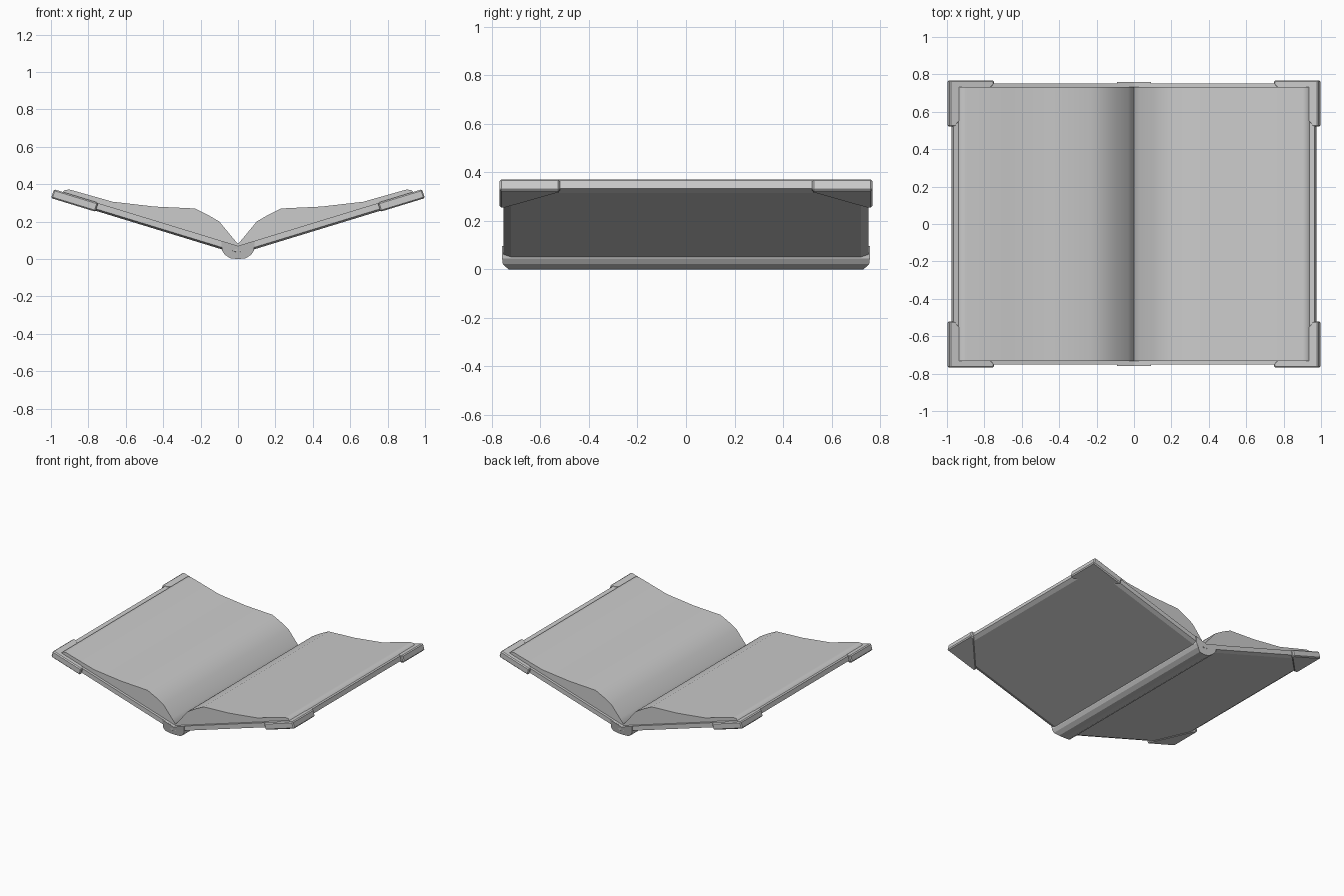
import bpy, bmesh, math
from mathutils import Matrix, Vector

if "Cube" in bpy.data.objects:
    bpy.data.objects.remove(bpy.data.objects["Cube"])

TILT = math.radians(17)
# cover space: u along the cover, y, w normal to it; fold line at z = 0.07
LEAN = Matrix.Translation((0, 0, 0.07)) @ Matrix.Rotation(-TILT, 4, 'Y')


def loft(name, rings, matrix=Matrix(), mirror=(False, False), bevel=0, smooth=0):
    """Join equal-length rings of points into a capped solid."""
    bm = bmesh.new()
    loops = [[bm.verts.new(matrix @ Vector(p)) for p in r] for r in rings]
    n = len(loops[0])
    for a, b in zip(loops, loops[1:]):
        for i in range(n):
            j = (i + 1) % n
            bm.faces.new((a[i], a[j], b[j], b[i]))
    bm.faces.new(loops[0][::-1])
    bm.faces.new(loops[-1])
    bmesh.ops.recalc_face_normals(bm, faces=bm.faces[:])
    me = bpy.data.meshes.new(name)
    bm.to_mesh(me)
    bm.free()
    ob = bpy.data.objects.new(name, me)
    bpy.context.collection.objects.link(ob)
    if smooth:
        bpy.context.view_layer.objects.active = ob
        ob.select_set(True)
        bpy.ops.object.shade_smooth_by_angle(angle=math.radians(smooth))
        ob.select_set(False)
    if bevel:
        m = ob.modifiers.new("Bevel", 'BEVEL')
        m.width, m.segments = bevel, 1
    if any(mirror):
        m = ob.modifiers.new("Mirror", 'MIRROR')
        m.use_axis[0], m.use_axis[1] = mirror
        m.use_mirror_merge = False
    return ob


def rect(u0, u1, y, w):
    return [(u0, -y, w), (u1, -y, w), (u1, y, w), (u0, y, w)]


# cover boards with chamfered underside
loft("cover_board", [rect(0, 1.01, 0.752, 0), rect(0, 1.01, 0.752, -0.033),
                     rect(0, 0.98, 0.722, -0.043)], LEAN, (True, False))

# corner protectors: triangular on the underside, wrapping the edges
corner = [(0.782, 0.745), (0.782, 0.768), (1.03, 0.768), (1.03, 0.52), (1.0, 0.52)]
loft("corner_protector", [[(u, y, w) for u, y in corner] for w in (0.002, -0.048)],
     LEAN, (True, True), bevel=0.007)

# spine wrap under the fold, chamfered at its lower ends
half = [(0.09, 0.097, 0.758), (0.085, 0.045, 0.758), (0.07, 0.022, 0.755), (0.04, 0.003, 0.735)]
right = half + [(0, 0, 0.732)]
prof = [(0, 0.069, 0.758)] + right + [(-x, z, y) for x, z, y in reversed(half)]
loft("spine", [[(x, s * y, z) for x, z, y in prof] for s in (-1, 1)])

# page blocks, curving up out of the gutter
page = [(0, 0.065), (0, 0.08), (0.03, 0.115), (0.1, 0.2), (0.165, 0.238), (0.23, 0.27),
        (0.445, 0.28), (0.67, 0.306), (0.9, 0.371), (0.925, 0.369), (0.94, 0.355), (0.94, 0.347)]
loft("page_block", [[(x, y, z) for x, z in page] for y in (-0.733, 0.733)],
     mirror=(True, False), smooth=42)
